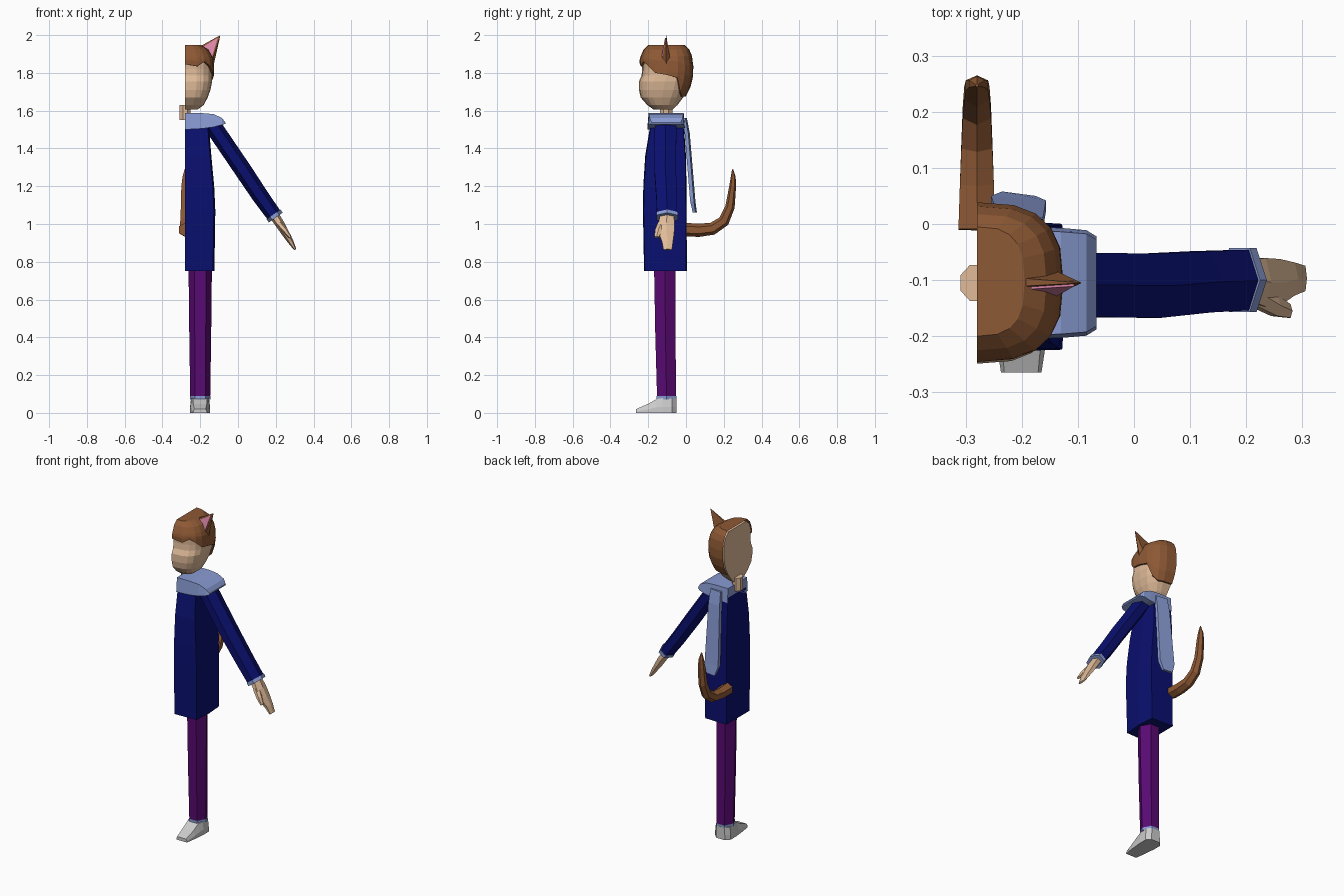
import bpy, bmesh, math
from mathutils import Vector

X0 = -0.28  # the figure is a half body, cut flat on this plane


def mat(name, r, g, b):
    m = bpy.data.materials.new(name)
    m.diffuse_color = (r, g, b, 1)
    return m


SKIN = mat("skin", 0.75, 0.50, 0.32)
HAIR = mat("hair", 0.27, 0.10, 0.035)
COAT = mat("coat", 0.003, 0.005, 0.16)
SCARF = mat("scarf", 0.25, 0.33, 0.65)
TROUSER = mat("trouser", 0.10, 0.003, 0.17)
PINK = mat("pink", 0.75, 0.25, 0.42)


def loft(name, rings, material=None, closed=True, caps=True):
    """Skin a list of equal-length point rings."""
    bm = bmesh.new()
    vs = [[bm.verts.new(p) for p in r] for r in rings]
    n = len(rings[0])
    for a, b in zip(vs, vs[1:]):
        for j in range(n if closed else n - 1):
            k = (j + 1) % n
            bm.faces.new((a[j], a[k], b[k], b[j]))
    if caps:
        bm.faces.new(vs[0])
        bm.faces.new(vs[-1])
    bmesh.ops.recalc_face_normals(bm, faces=bm.faces)
    me = bpy.data.meshes.new(name)
    bm.to_mesh(me)
    bm.free()
    ob = bpy.data.objects.new(name, me)
    bpy.context.collection.objects.link(ob)
    if material:
        me.materials.append(material)
    return ob


def tube(name, path, u, material, n=6, phase=0.0):
    """path: (x, y, z, radius along u, radius across)."""
    pts = [Vector(p[:3]) for p in path]
    u = Vector(u)
    rings = []
    for i, p in enumerate(path):
        t = (pts[min(i + 1, len(pts) - 1)] - pts[max(i - 1, 0)]).normalized()
        v = t.cross(u).normalized()
        rings.append([pts[i] + u * p[3] * math.cos(a) + v * p[4] * math.sin(a)
                      for a in (phase + 2 * math.pi * k / n for k in range(n))])
    return loft(name, rings, material)


# Head: levels of z, front y, back y, half width
HEAD = [(1.605, -0.17, -0.07, 0.065), (1.63, -0.205, -0.045, 0.098), (1.67, -0.24, -0.015, 0.120),
        (1.71, -0.249, 0.008, 0.134), (1.755, -0.249, 0.022, 0.143), (1.785, -0.235, 0.027, 0.143),
        (1.82, -0.232, 0.028, 0.143), (1.87, -0.235, 0.027, 0.141), (1.91, -0.222, 0.014, 0.124),
        (1.937, -0.19, -0.015, 0.075)]
SEG = 10


def head_point(z, j, grow=0.0):
    for a, b in zip(HEAD, HEAD[1:]):
        if z <= b[0]:
            break
    f = max(0, min(1, (z - a[0]) / (b[0] - a[0])))
    yf, yb, w = (a[i] + (b[i] - a[i]) * f for i in (1, 2, 3))
    t = math.pi * (j / SEG - 0.5)
    c, s = max(0, math.cos(t)), math.sin(t)
    e = 0.72
    return Vector((X0 + (w + grow) * c ** e,
                   (yf + yb) / 2 + ((yb - yf) / 2 + grow) * math.copysign(abs(s) ** e, s), z))


loft("head", [[head_point(h[0], j) for j in range(SEG + 1)] for h in HEAD], SKIN)

# Hair cap: a jagged hairline from forehead to nape, rising to the crown
LINE = [1.845, 1.835, 1.86, 1.835, 1.80, 1.79, 1.775, 1.70, 1.675, 1.675, 1.675]
rows = [[head_point(z, j, -0.006) for j, z in enumerate(LINE)]]
for k in range(5):
    rows.append([head_point(z + (1.89 - z) * k / 4, j, 0.011) for j, z in enumerate(LINE)])
for z, lift, g in ((1.915, 0.008, 0.009), (1.937, 0.01, 0.01)):
    rows.append([head_point(z, j, g) + Vector((0, 0, lift)) for j in range(SEG + 1)])
hair = loft("hair", rows, HAIR, closed=False, caps=False)
bm = bmesh.new()
bm.from_mesh(hair.data)
bm.verts.ensure_lookup_table()
bm.faces.new(bm.verts[-(SEG + 1):])
bmesh.ops.recalc_face_normals(bm, faces=bm.faces)
bm.to_mesh(hair.data)
bm.free()

# Cat ear with pink inner face
tip = Vector((-0.093, -0.105, 2.0))
base = [Vector(p) for p in ((-0.22, -0.112, 1.93), (-0.14, -0.127, 1.86),
                            (-0.127, -0.105, 1.85), (-0.14, -0.083, 1.87), (-0.22, -0.095, 1.93))]
loft("ear", [base, [tip + (b - tip) * 0.03 for b in base]], HAIR)
tri = [Vector(p) for p in ((-0.198, -0.117, 1.93), (-0.107, -0.111, 1.986), (-0.138, -0.129, 1.885))]
loft("ear_inner", [tri, [p + Vector((0, 0.01, 0)) for p in tri]], PINK)

# Neck
tube("neck", [(X0, -0.105, 1.55, 0.032, 0.035), (X0, -0.105, 1.63, 0.032, 0.035)], (1, 0, 0), SKIN, 8, math.pi / 8)

# Coat body: z, front y, back y, half width
coat = [(0.75, -0.222, 0.005, 0.155), (1.07, -0.228, 0.003, 0.16), (1.2, -0.226, 0.002, 0.154),
        (1.36, -0.216, 0.0, 0.139), (1.53, -0.188, -0.012, 0.125)]
loft("coat", [[(X0, f, z), (X0 + w * 0.95, f + 0.004, z), (X0 + w, -0.105, z),
               (X0 + w * 0.95, b - 0.004, z), (X0, b, z)] for z, f, b, w in coat], COAT)

# Scarf: collar over the shoulder (dx, half depth, bottom z, top z) and hanging end
collar = [(0, 0.1, 1.5, 1.587), (0.09, 0.1, 1.505, 1.587), (0.15, 0.098, 1.513, 1.582),
          (0.195, 0.094, 1.525, 1.562), (0.213, 0.083, 1.53, 1.538)]
loft("scarf_collar", [[(X0 + x, -0.105 + s * d * k, z) for s, k, z in
                       ((-1, 1, lo), (-1, 0.93, hi), (1, 0.93, hi), (1, 1, lo))]
                      for x, d, lo, hi in collar], SCARF)
# x left, x right, y inner, y outer, z
end = [(-0.24, -0.165, -0.02, 0.005, 1.56), (-0.244, -0.162, -0.003, 0.02, 1.48),
       (-0.255, -0.157, 0.026, 0.05, 1.12), (-0.235, -0.175, 0.04, 0.058, 1.06)]
loft("scarf_end", [[(a, p, z), (b, p - 0.004, z), (b, q - 0.008, z), (a, q, z)]
                   for a, b, p, q, z in end], SCARF)

# Arm, cuff, hand and thumb
Y = (0, 1, 0)
H = math.pi / 6
tube("sleeve", [(-0.14, -0.108, 1.53, 0.066, 0.046), (0.03, -0.11, 1.28, 0.066, 0.046),
                (0.12, -0.103, 1.145, 0.063, 0.044), (0.192, -0.1, 1.045, 0.062, 0.041)], Y, COAT, 6, H)
tube("sleeve_cuff", [(0.188, -0.1, 1.051, 0.066, 0.045), (0.2, -0.1, 1.034, 0.066, 0.045)], Y, SCARF, 6, H)
tube("hand", [(0.195, -0.1, 1.04, 0.042, 0.026), (0.225, -0.104, 0.995, 0.05, 0.024),
              (0.252, -0.104, 0.95, 0.048, 0.02), (0.28, -0.098, 0.905, 0.034, 0.015),
              (0.303, -0.097, 0.864, 0.026, 0.006)], Y, SKIN, 6, H)
tube("thumb", [(0.215, -0.125, 1.005, 0.026, 0.018), (0.25, -0.145, 0.965, 0.022, 0.015),
               (0.276, -0.155, 0.93, 0.014, 0.008)], Y, SKIN, 6, H)

# Leg with hem band
X = (1, 0, 0)
tube("trouser_leg", [(-0.2, -0.112, 0.78, 0.062, 0.066), (-0.2, -0.109, 0.42, 0.058, 0.062),
                     (-0.2, -0.103, 0.085, 0.053, 0.058)], X, TROUSER)
tube("trouser_hem", [(-0.2, -0.103, 0.09, 0.054, 0.06), (-0.2, -0.103, 0.072, 0.054, 0.06)], X, SCARF)

# Shoe: sections from heel to toe (y, half width low, half width high, top z)
shoe = [(-0.05, 0.03, 0.026, 0.076), (-0.075, 0.053, 0.048, 0.076), (-0.125, 0.053, 0.045, 0.078),
        (-0.155, 0.05, 0.036, 0.074), (-0.2, 0.046, 0.036, 0.048), (-0.265, 0.036, 0.03, 0.02)]
loft("shoe", [[(-0.201 - w, y, 0), (-0.201 + w, y, 0), (-0.201 + w, y, z * 0.4),
               (-0.201 + t, y, z), (-0.201 - t, y, z), (-0.201 - w, y, z * 0.4)]
              for y, w, t, z in shoe])

# Tail curling up behind
tube("tail", [(X0, -0.01, 0.97, 0.038, 0.036), (X0, 0.07, 0.967, 0.035, 0.035),
              (X0, 0.14, 0.975, 0.032, 0.033), (X0, 0.2, 1.015, 0.029, 0.03),
              (X0, 0.233, 1.09, 0.026, 0.025), (X0, 0.247, 1.2, 0.023, 0.018),
              (X0, 0.25, 1.25, 0.016, 0.013), (X0, 0.247, 1.29, 0.003, 0.003)], X, HAIR, 6, H)
